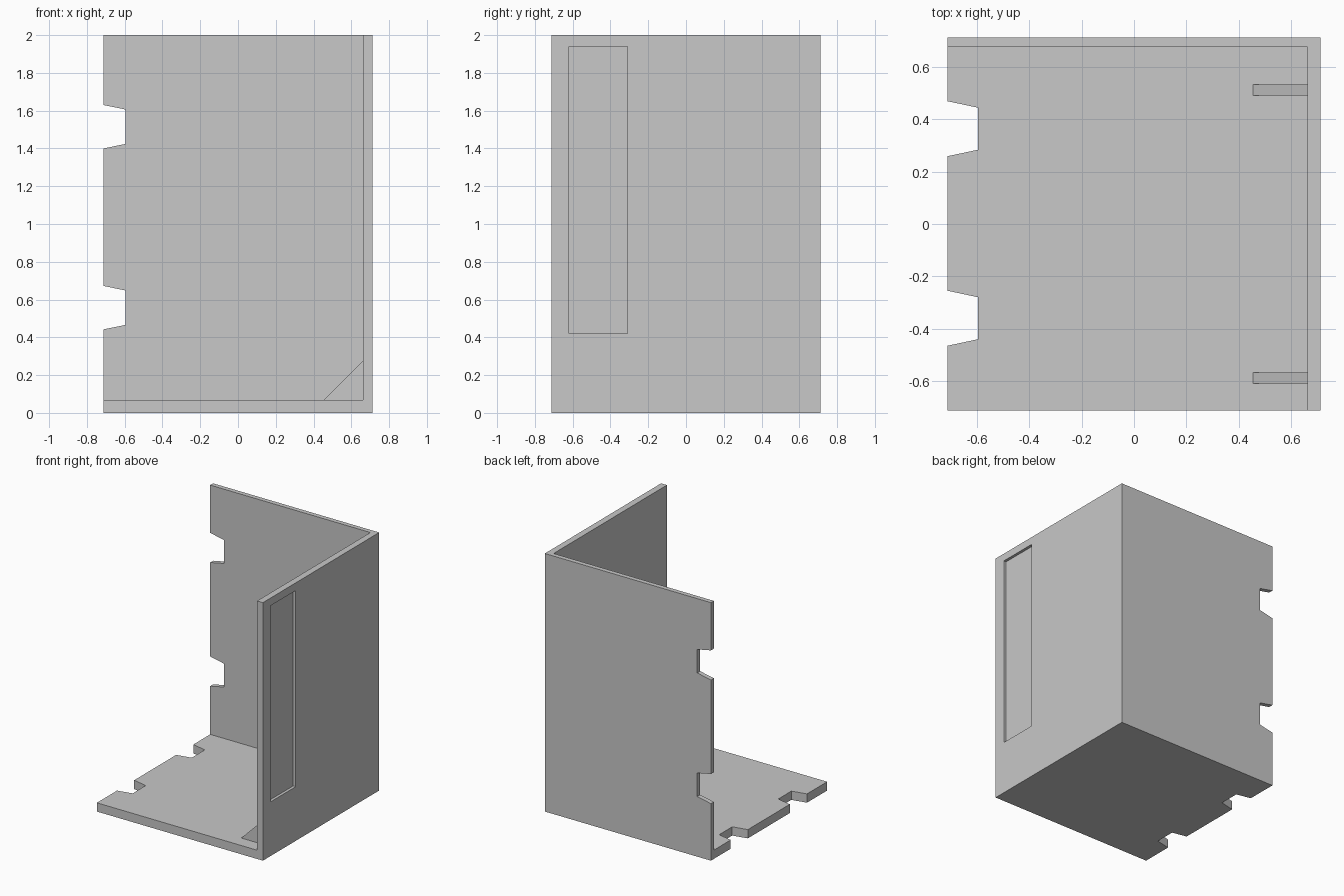
import bpy
import bmesh
from mathutils import Vector

old = bpy.data.objects.get("Cube")
if old:
    bpy.data.objects.remove(old, do_unlink=True)

HALF, HEIGHT = 0.712, 2.0
WALL_X, WALL_Y, FLOOR = 0.662, 0.676, 0.068    # inner faces of side wall, back wall, floor

grey = bpy.data.materials.new("plain grey")
grey.use_nodes = True
grey.diffuse_color = (0.58, 0.58, 0.58, 1)
grey.node_tree.nodes["Principled BSDF"].inputs["Base Color"].default_value = grey.diffuse_color


def prism(name, points, offset):
    """Closed solid made by extruding a flat outline along offset."""
    bm = bmesh.new()
    face = bm.faces.new([bm.verts.new(p) for p in points])
    extruded = bmesh.ops.extrude_face_region(bm, geom=[face])["geom"]
    moved = [g for g in extruded if isinstance(g, bmesh.types.BMVert)]
    bmesh.ops.translate(bm, verts=moved, vec=Vector(offset))
    bmesh.ops.recalc_face_normals(bm, faces=bm.faces)
    mesh = bpy.data.meshes.new(name)
    bm.to_mesh(mesh)
    bm.free()
    mesh.materials.append(grey)
    obj = bpy.data.objects.new(name, mesh)
    bpy.context.collection.objects.link(obj)
    return obj


def box(name, low, high):
    (x0, y0, z0), (x1, y1, z1) = low, high
    base = [(x0, y0, z0), (x1, y0, z0), (x1, y1, z0), (x0, y1, z0)]
    return prism(name, base, (0, 0, z1 - z0))


def cut(target, cutter):
    cutter.hide_render = True
    mod = target.modifiers.new("cut", "BOOLEAN")
    mod.operation = "DIFFERENCE"
    mod.solver = "EXACT"
    mod.object = cutter
    bpy.context.view_layer.objects.active = target
    bpy.ops.object.modifier_apply(modifier=mod.name)
    bpy.data.objects.remove(cutter, do_unlink=True)


def notch_outline(centre, half_inner, half_outer):
    """Tapered notch, wide at the free edge, continued a little past it."""
    depth, beyond = 0.117, 0.1
    slope = (half_outer - half_inner) / depth
    wide = half_outer + slope * beyond
    inner, outer = -HALF + depth, -HALF - beyond
    return [(outer, centre - wide), (inner, centre - half_inner),
            (inner, centre + half_inner), (outer, centre + wide)]


# Corner shell: floor, back wall and left side wall in one solid
shell = box("corner_shell", (-HALF, -HALF, 0), (HALF, HALF, HEIGHT))
cut(shell, box("cavity", (-1, -1, FLOOR), (WALL_X, WALL_Y, 3)))

# Tapered notches in the free edges of the back wall and the floor
for z in (0.557, 1.515):
    outline = [(x, 0.5, h) for x, h in notch_outline(z, 0.091, 0.115)]
    cut(shell, prism("wall_notch", outline, (0, 0.5, 0)))
for y in (-0.36, 0.364):
    outline = [(x, h, -0.2) for x, h in notch_outline(y, 0.08, 0.105)]
    cut(shell, prism("floor_notch", outline, (0, 0, 0.5)))

# Shallow rectangular recess on the outside of the side wall
cut(shell, box("recess", (HALF - 0.022, -0.62, 0.42), (1, -0.31, 1.94)))

# Triangular gussets between floor and side wall
LEG = 0.207
for name, y in (("front_gusset", -0.61), ("back_gusset", 0.49)):
    corner = [(WALL_X, y, FLOOR), (WALL_X - LEG, y, FLOOR), (WALL_X, y, FLOOR + LEG)]
    prism(name, corner, (0, 0.042, 0))
